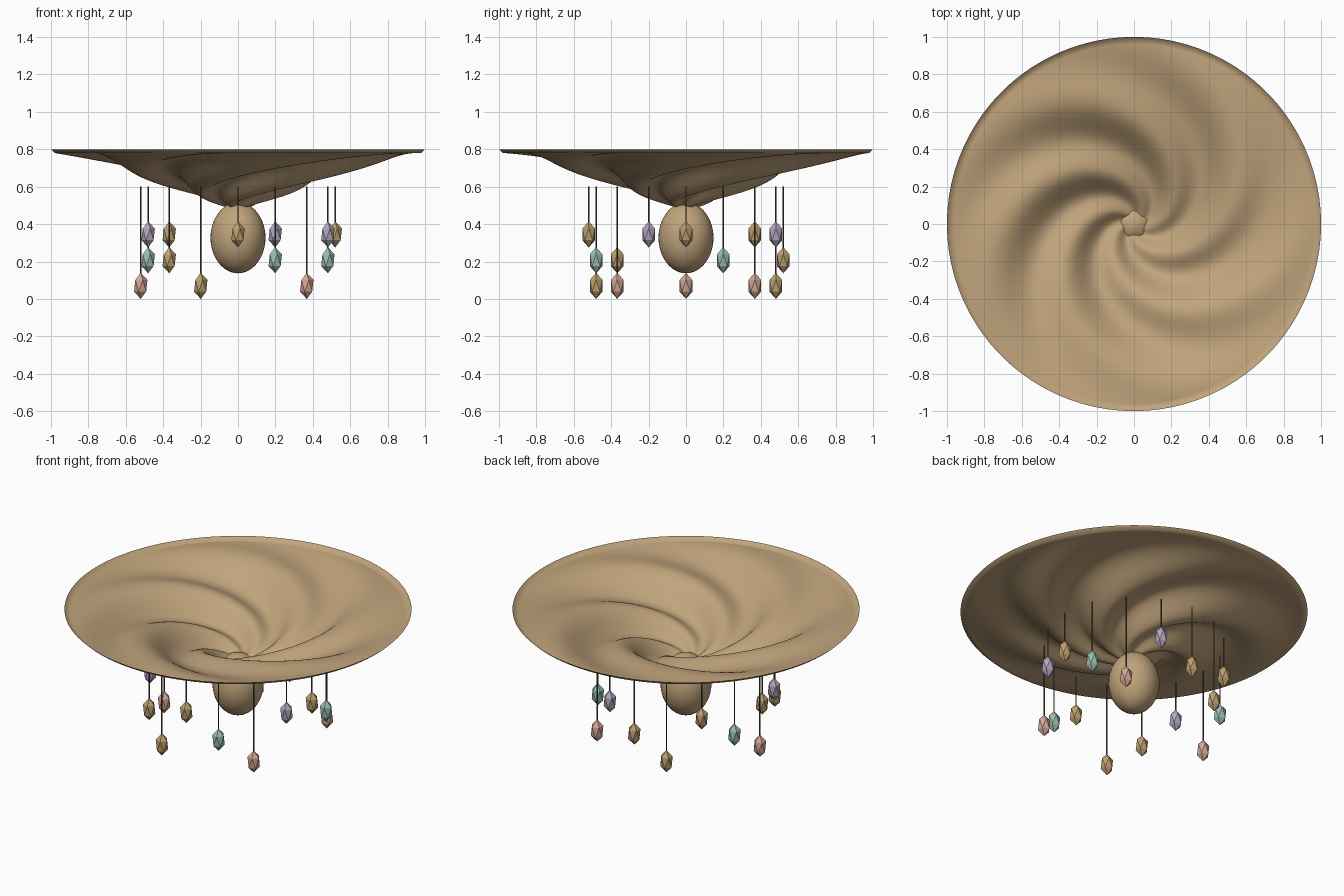
import bpy, bmesh, math

if "Cube" in bpy.data.objects:
    bpy.data.objects.remove(bpy.data.objects["Cube"])


def material(name, rgb):
    m = bpy.data.materials.new(name)
    m.diffuse_color = (*rgb, 1.0)
    m.use_nodes = True
    m.node_tree.nodes["Principled BSDF"].inputs["Base Color"].default_value = m.diffuse_color
    return m


sand = material("sand", (0.53, 0.37, 0.20))
thread = material("dark_thread", (0.10, 0.075, 0.05))
gold = material("gold", (0.50, 0.35, 0.16))
teal = material("teal", (0.33, 0.52, 0.44))
pink = material("pink", (0.66, 0.38, 0.30))
lavender = material("lavender", (0.45, 0.38, 0.50))


def finish(bm, name, mat, smooth):
    bmesh.ops.recalc_face_normals(bm, faces=bm.faces)
    for f in bm.faces:
        f.smooth = smooth
    mesh = bpy.data.meshes.new(name)
    bm.to_mesh(mesh)
    bm.free()
    mesh.materials.append(mat)
    obj = bpy.data.objects.new(name, mesh)
    bpy.context.collection.objects.link(obj)
    return obj


# Canopy: shallow bowl with five spiralling folds that fade out at the rim
ARMS, SEGS, RINGS, INNER = 5, 180, 56, 0.98


def canopy_height(r, a):
    t = r / INNER
    bowl = 0.468 + 0.312 * t * (1.45 - 0.45 * t * t)
    fold = 0.04 * math.sin(math.pi * t)
    return bowl + fold * math.cos(ARMS * a - 6 * math.pi * math.sqrt(r))


bm = bmesh.new()
angles = [2 * math.pi * k / SEGS for k in range(SEGS)]
radii = [INNER * (i / RINGS) for i in range(1, RINGS + 1)]
rings = [[bm.verts.new((r * math.cos(a), r * math.sin(a), canopy_height(r, a)))
          for a in angles] for r in radii]
# Upturned lip around the edge
rings.append([bm.verts.new((math.cos(a), math.sin(a), 0.80)) for a in angles])
centre = bm.verts.new((0, 0, 0.468))
for k in range(SEGS):
    n = (k + 1) % SEGS
    bm.faces.new((centre, rings[0][k], rings[0][n]))
    for lower, upper in zip(rings, rings[1:]):
        bm.faces.new((lower[k], upper[k], upper[n], lower[n]))
canopy = finish(bm, "canopy", sand, True)
# keep the open surface facing up
if canopy.data.polygons[0].normal.z < 0:
    canopy.data.flip_normals()

# Egg-shaped bulb under the centre
bm = bmesh.new()
bmesh.ops.create_uvsphere(bm, u_segments=40, v_segments=24, radius=1.0)
bmesh.ops.scale(bm, vec=(0.147, 0.147, 0.19), verts=bm.verts)
bulb = finish(bm, "bulb", sand, True)
bulb.location = (0, 0, 0.327)

# Ring of hanging crystals: three drop lengths, repeating colours
levels = [0.345, 0.207, 0.07]
colours = [gold, teal, pink, lavender, gold, gold]
for i in range(16):
    a = i * math.pi / 8
    x, y, z = 0.52 * math.cos(a), 0.52 * math.sin(a), levels[i % 3]

    bm = bmesh.new()
    bmesh.ops.create_icosphere(bm, subdivisions=1, radius=1.0)
    bmesh.ops.scale(bm, vec=(0.04, 0.04, 0.07), verts=bm.verts)
    crystal = finish(bm, f"crystal_{i + 1}", colours[i % 6], False)
    crystal.location = (x, y, z)

    length = 0.60 - (z + 0.06)
    bm = bmesh.new()
    bmesh.ops.create_cone(bm, cap_ends=True, segments=6, radius1=0.004,
                          radius2=0.004, depth=length)
    string = finish(bm, f"string_{i + 1}", thread, False)
    string.location = (x, y, 0.60 - length / 2)
